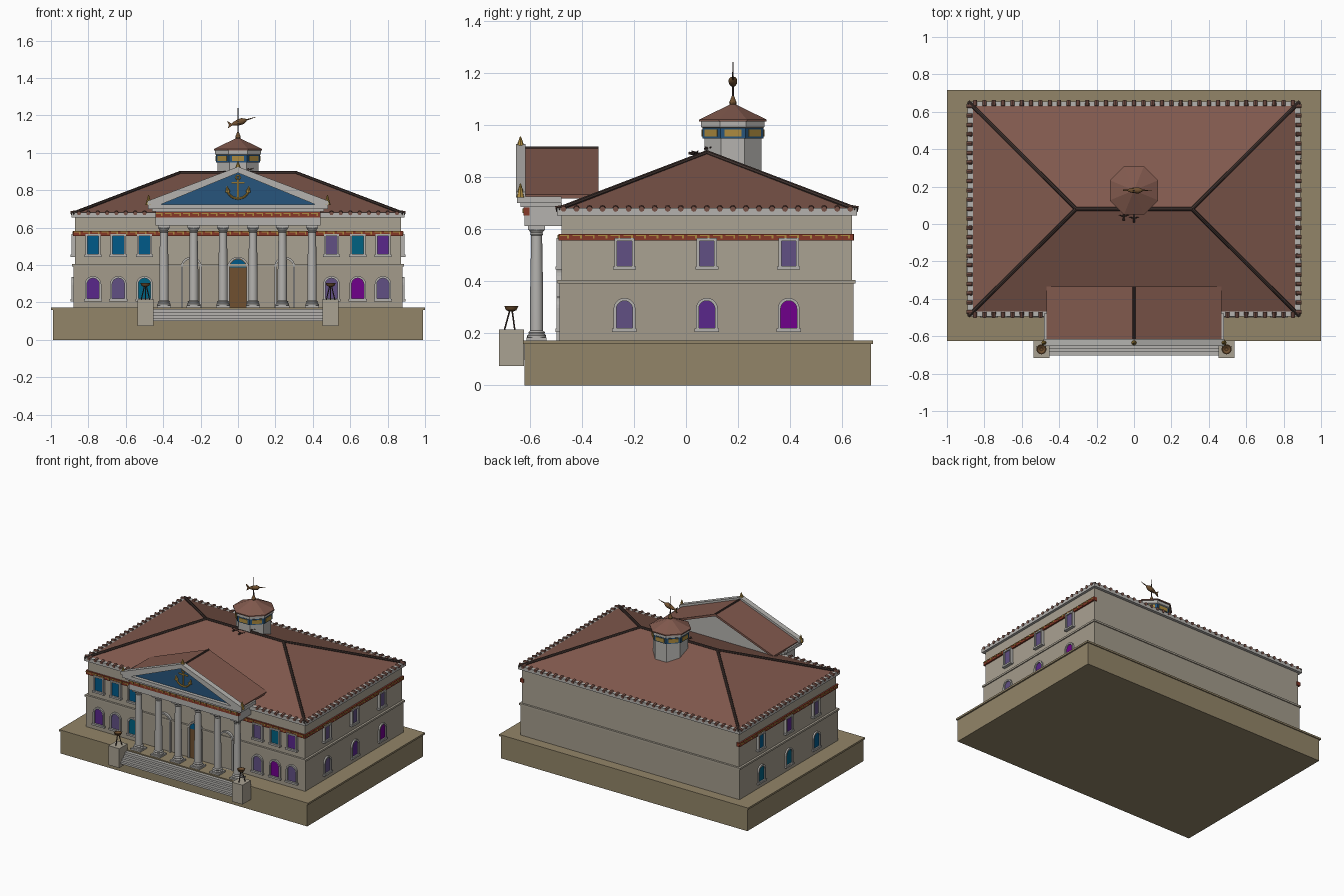
import bpy, bmesh, math
from mathutils import Vector, Matrix

if "Cube" in bpy.data.objects:
    bpy.data.objects.remove(bpy.data.objects["Cube"])

def mat(name, c):
    m = bpy.data.materials.new(name)
    m.diffuse_color = (*c, 1)
    m.use_nodes = True
    m.node_tree.nodes["Principled BSDF"].inputs["Base Color"].default_value = m.diffuse_color
    return m

WALL = mat("limestone", (0.40, 0.36, 0.29)); LOW = mat("lower_stone", (0.37, 0.33, 0.26))
BASE = mat("base_stone", (0.29, 0.235, 0.14)); PALE = mat("pale_marble", (0.46, 0.45, 0.43))
ROOF = mat("roof_clay", (0.22, 0.10, 0.075)); DARK = mat("ridge_dark", (0.055, 0.035, 0.03))
RED = mat("frieze_red", (0.24, 0.04, 0.02)); GOLD = mat("gold", (0.42, 0.26, 0.05))
BLUE = mat("deep_blue", (0.02, 0.09, 0.2)); BRONZE = mat("bronze", (0.16, 0.08, 0.03))
GLASS = {"b": mat("glass_blue", (0.0, 0.1, 0.25)), "t": mat("glass_teal", (0.0, 0.12, 0.22)),
         "p": mat("glass_purple", (0.1, 0.02, 0.26)), "m": mat("glass_mauve", (0.12, 0.08, 0.23)),
         "v": mat("glass_violet", (0.16, 0.0, 0.26))}

def mesh(name, verts, faces, m=None, M=None, smooth=False):
    bm = bmesh.new()
    vs = [bm.verts.new(M @ Vector(v) if M else v) for v in verts]
    for f in faces:
        bm.faces.new([vs[i] for i in f])
    bmesh.ops.recalc_face_normals(bm, faces=bm.faces)
    me = bpy.data.meshes.new(name)
    bm.to_mesh(me); bm.free()
    o = bpy.data.objects.new(name, me)
    bpy.context.collection.objects.link(o)
    if m: me.materials.append(m)
    if smooth:
        bpy.ops.object.select_all(action='DESELECT')
        o.select_set(True); bpy.context.view_layer.objects.active = o
        bpy.ops.object.shade_smooth_by_angle(angle=math.radians(35))
    return o

def prism(name, prof, d0, d1, m, M):
    n = len(prof)
    vs = [(u, v, d) for d in (d0, d1) for u, v in prof]
    fs = [tuple(range(n)), tuple(range(n, 2 * n))] + [(i, (i + 1) % n, n + (i + 1) % n, n + i) for i in range(n)]
    return mesh(name, vs, fs, m, M)

def box(name, x, y, z, m, M=None):
    return prism(name, [(x[0], y[0]), (x[1], y[0]), (x[1], y[1]), (x[0], y[1])], z[0], z[1], m, M or Matrix())

def lathe(name, prof, n, M, m, smooth=False, turn=0):
    vs = [(r * math.cos(2 * math.pi * (k + turn) / n), r * math.sin(2 * math.pi * (k + turn) / n), z)
          for r, z in prof for k in range(n)]
    fs = [(i * n + k, i * n + (k + 1) % n, (i + 1) * n + (k + 1) % n, (i + 1) * n + k)
          for i in range(len(prof) - 1) for k in range(n)]
    fs += [tuple(range(n)), tuple(range(len(vs) - n, len(vs)))]
    return mesh(name, vs, fs, m, M, smooth)

def rod(name, a, b, r, m, r2=None, n=8):
    a, b = Vector(a), Vector(b)
    M = Matrix.Translation(a) @ (b - a).to_track_quat('Z', 'Y').to_matrix().to_4x4()
    return lathe(name, [(r, 0), (r if r2 is None else r2, (b - a).length)], n, M, m)

def frame(u, o):  # wall frame: u along the wall, z up, third axis outward
    u = Vector(u); w = u.cross(Vector((0, 0, 1)))
    return Matrix(((u.x, 0, w.x, o[0]), (u.y, 0, w.y, o[1]), (0, 1, 0, 0), (0, 0, 0, 1)))

FRONT, RIGHT, LEFT = frame((1, 0, 0), (0, -.483)), frame((0, 1, 0), (.877, .08)), frame((0, -1, 0), (-.877, .08))

def outline(u, z0, w, h, arch):
    if not arch:
        return [(u - w, z0), (u + w, z0), (u + w, z0 + h), (u - w, z0 + h)]
    top = [(u + w * math.cos(math.pi * k / 10), z0 + h - w + w * math.sin(math.pi * k / 10)) for k in range(11)]
    return [(u - w, z0), (u + w, z0)] + top

def window(name, M, u, z0, w, h, arch, m, t=.011):
    a, b = outline(u, z0 - t * .4, w + t, h + t * 1.4, arch), outline(u, z0, w, h, arch)
    prism(name + "_pane", b, -.01, .005, m, M)
    n = len(a)
    vs = [(*p, d) for ring, d in ((a, -.01), (a, .014), (b, .014), (b, -.01)) for p in ring]
    mesh(name + "_surround", vs, [(r * n + i, r * n + (i + 1) % n, (r + 1) * n + (i + 1) % n, (r + 1) * n + i)
                                  for r in range(3) for i in range(n)], PALE, M)
    if z0 > .2:
        box(name + "_sill", (u - w - .016, u + w + .016), (z0 - .014, z0 - .002), (-.01, .018), PALE, M)

# base and walls
box("base", (-.99, .99), (-.62, .71), (0, .165), BASE)
box("base_cap", (-1, 1), (-.625, .717), (.16, .173), BASE)
box("lower_walls", (-.88, .88), (-.485, .643), (.17, .4), LOW)
box("upper_walls", (-.872, .872), (-.478, .636), (.4, .66), WALL)
box("belt_course", (-.887, .887), (-.492, .65), (.392, .405), WALL)
box("eave_cornice", (-.89, .89), (-.495, .656), (.653, .68), PALE)

# hipped roof with ridge caps
ev = [(-.875, -.482, .675), (.875, -.482, .675), (.875, .643, .675), (-.875, .643, .675)]
rg = [(-.31, .08, .893), (.31, .08, .893)]
mesh("main_roof", ev + rg, [(0, 1, 5, 4), (1, 2, 5), (2, 3, 4, 5), (3, 0, 4), (0, 3, 2, 1)], ROOF)
rod("ridge_cap", rg[0], rg[1], .01, DARK)
for i, e in enumerate(ev):
    rod("hip_cap", Vector(e) + Vector((math.copysign(.01, e[0]), math.copysign(.01, e[1] - .08), 0)),
        rg[i in (1, 2)], .01, DARK)

# barrel tile ends along the eaves
for k in range(35):
    x = -.85 + k * .05
    for y, s in ((-.5, 1), (.661, -1)):
        if s < 0 or abs(x) > .48:
            rod("eave_tile", (x, y, .677), (x, y + s * .03, .682), .011, ROOF)
for k in range(23):
    y = -.47 + k * .05
    for s in (-1, 1):
        rod("eave_tile", (s * .895, y, .677), (s * .865, y, .682), .011, ROOF)

# red friezes with gold key pattern
def frieze(name, M, u0, u1, z0, z1, d):
    box(name, (u0, u1), (z0, z1), (-.02, d), RED, M)
    n = round((u1 - u0) / .05); st = (u1 - u0) / n; h = z1 - z0
    for k in range(n):
        a = u0 + k * st
        key = [(0, .65), (.6, .65), (.6, .3), (.75, .3), (.75, .85), (0, .85)]
        prism(name + "_key", [(a + p * st, z0 + q * h) for p, q in key], 0, d + .003, GOLD, M)
frieze("front_frieze", FRONT, -.88, .88, .556, .582, .006)
for M in (RIGHT, LEFT):
    frieze("side_frieze", M, -.565, .562, .556, .582, .006)
frieze("portico_frieze", frame((1, 0, 0), (0, -.62)), -.44, .44, .653, .683, .004)

# windows
for u, lo, up in zip((-.775, -.64, -.5, .5, .64, .775), "pmtmvm", "bbbmtp"):
    window("front_arched_window", FRONT, u, .22, .033, .11, True, GLASS[lo])
    window("front_upper_window", FRONT, u, .458, .03, .097, False, GLASS[up])
for M, lo, up in ((RIGHT, "mpv", "mmm"), (LEFT, "ttb", "bpm")):
    for u, a, b in zip((-.316, 0, .314), lo, up):
        window("side_arched_window", M, u, .22, .031, .105, True, GLASS[a])
        window("side_upper_window", M, u, .458, .028, .097, False, GLASS[b])

# doorways behind the columns
for u, m in ((-.25, LOW), (0, BRONZE), (.25, LOW)):
    window("doorway", FRONT, u, .173, .045, .26, True, m)
prism("fanlight", outline(0, .385, .043, .045, True)[2:], 0, .009, GLASS["b"], FRONT)

# columns
shaft = [(.036, .183), (.036, .192), (.03, .198), (.032, .204), (.025, .21), (.025, .35), (.021, .575),
         (.025, .58), (.022, .585), (.031, .598)]
for x in (.08, .237, .396):
    for s in (-1, 1):
        lathe("column", shaft, 20, Matrix.Translation((s * x, -.573, 0)), PALE, True)
        box("column_plinth", (s * x - .038, s * x + .038), (-.611, -.535), (.17, .184), PALE)
        box("column_abacus", (s * x - .033, s * x + .033), (-.606, -.54), (.597, .613), PALE)

# portico entablature and pediment
box("architrave", (-.44, .44), (-.62, -.47), (.612, .69), PALE)
box("portico_cornice_lower", (-.46, .46), (-.635, -.475), (.685, .7), PALE)
box("portico_cornice", (-.48, .48), (-.648, -.478), (.7, .725), PALE)
PED = frame((1, 0, 0), (0, 0))
prism("pediment_core", [(-.45, .72), (.45, .72), (0, .895)], .345, .615, PALE, PED)
prism("tympanum", [(-.43, .725), (.43, .725), (0, .893)], .6, .624, BLUE, PED)
for s in (-1, 1):
    prism("raking_cornice", [(s * .485, .722), (s * .485, .742), (0, .926), (0, .893), (s * .41, .725)], .615, .653, PALE, PED)
    prism("portico_roof", [(s * .468, .718), (s * .468, .732), (0, .912), (0, .896)], .335, .62, ROOF, PED)
    rod("corner_finial", (s * .478, -.635, .722), (s * .478, -.635, .775), .017, GOLD, .002)
rod("portico_ridge", (0, -.65, .91), (0, -.335, .91), .007, DARK)
rod("apex_finial", (0, -.635, .91), (0, -.635, .955), .018, GOLD, .002)

# anchor emblem
y = -.628
rod("anchor_shank", (0, y, .76), (0, y, .86), .006, GOLD)
rod("anchor_stock", (-.036, y, .84), (.036, y, .84), .005, GOLD)
bpy.ops.mesh.primitive_torus_add(location=(0, y, .868), rotation=(math.pi / 2, 0, 0), major_radius=.011,
                                 minor_radius=.004, major_segments=14, minor_segments=6)
bpy.context.object.name = "anchor_ring"; bpy.context.object.data.materials.append(GOLD)
arc = [(.06 * math.sin(t), y, .815 - .06 * math.cos(t)) for t in [math.radians(a) for a in range(-75, 76, 15)]]
for a, b in zip(arc, arc[1:]):
    rod("anchor_arm", a, b, .006, GOLD)
for s in (-1, 1):
    rod("anchor_fluke", (s * .054, y, .79), (s * .06, y, .822), .014, GOLD, .001)

# steps, pedestals and braziers
for k in range(4):
    box("step", (-.455, .455), (-.648 - k * .018, -.61), (.1, .165 - k * .017), PALE)
for s in (-1, 1):
    x = s * .495
    box("pedestal", (x - .043, x + .043), (-.717, -.622), (.075, .215), WALL)
    lathe("brazier_bowl", [(.006, .283), (.02, .289), (.027, .304), (.022, .304), (.008, .294)], 16,
          Matrix.Translation((x, -.67, 0)), BRONZE, True)
    for k in range(3):
        c, d = math.cos(k * 2.094 + .52), math.sin(k * 2.094 + .52)
        rod("brazier_leg", (x + .026 * c, -.67 + .026 * d, .215), (x + .006 * c, -.67 + .006 * d, .288), .003, DARK)

# octagonal cupola
CUP = Matrix.Translation((0, .18, 0))
lathe("cupola_drum", [(.118, .78), (.118, .948)], 8, CUP, PALE, turn=.5)
lathe("cupola_band", [(.126, .948), (.126, .988)], 8, CUP, BLUE, turn=.5)
lathe("cupola_cornice", [(.126, .988), (.132, .992), (.132, 1.014)], 8, CUP, PALE, turn=.5)
lathe("cupola_roof", [(.14, 1.012), (.14, 1.02), (.012, 1.078)], 8, CUP, ROOF, turn=.5)
for k in range(8):
    M = CUP @ Matrix.Rotation(k * math.pi / 4, 4, 'Z') @ frame((1, 0, 0), (0, -.1164))
    box("cupola_panel", (-.033, .033), (.955, .982), (-.005, .004), GOLD, M)

# weathervane with a fish
lathe("vane_knob", [(.012, 1.07), (.015, 1.085), (.005, 1.11)], 10, CUP, BRONZE)
rod("vane_pole", (0, .18, 1.08), (0, .18, 1.24), .0045, DARK, .002)
V = CUP @ Matrix.Translation((0, 0, 1.162)) @ Matrix.Rotation(-.3, 4, 'Y') @ Matrix.Rotation(math.pi / 2, 4, 'Y')
lathe("vane_fish", [(.002, -.04), (.01, -.025), (.016, 0), (.017, .025), (.009, .042), (.001, .05)], 10, V, BRONZE, True)
rod("vane_horn", V @ Vector((0, 0, .045)), V @ Vector((0, 0, .1)), .004, BRONZE, .001)
prism("vane_tail", [(-.025, 1.15), (-.06, 1.172), (-.048, 1.15), (-.055, 1.13)], -.184, -.176, BRONZE, PED)

# small birds resting on the ridge
for x, yy in ((-.055, .04), (.055, .09), (0, .03)):
    z = .899 - max(0, .08 - yy) * .39
    rod("bird_body", (x, yy - .02, z + .012), (x, yy + .02, z + .006), .006, DARK, .002)
    for s in (-1, 1):
        rod("bird_wing", (x, yy, z + .01), (x + s * .028, yy + .008, z + .018), .004, DARK, .001)
